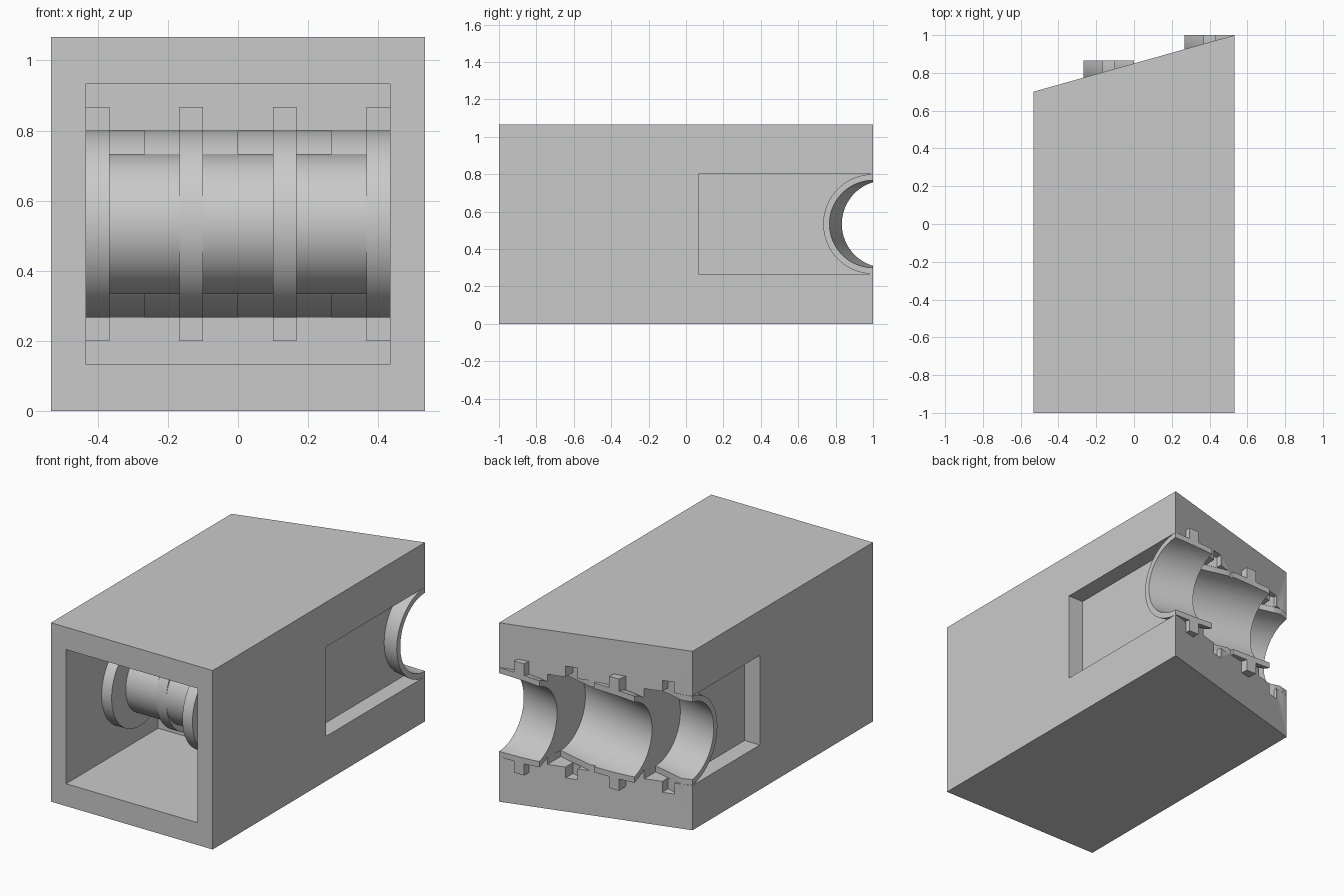
import bpy, bmesh, math

if "Cube" in bpy.data.objects:
    bpy.data.objects.remove(bpy.data.objects["Cube"], do_unlink=True)

grey = bpy.data.materials.new("plain grey")
grey.use_nodes = True
grey.diffuse_color = (0.59, 0.59, 0.59, 1)
grey.node_tree.nodes["Principled BSDF"].inputs["Base Color"].default_value = (0.59, 0.59, 0.59, 1)

HALF = 0.5333       # half width and mid height
STEP = HALF / 2     # one tooth boundary
MID = HALF
PIPE, BORE, COLLAR = 0.2665, 0.2333, 0.3333
SLOPE = 0.25
WALL = -0.1333      # back wall of the front cavity
HAIR = 0.0005


def loft(name, ring0, ring1):
    """Solid between two matching rings of points."""
    bm = bmesh.new()
    a = [bm.verts.new(p) for p in ring0]
    b = [bm.verts.new(p) for p in ring1]
    bm.faces.new(a)
    bm.faces.new(b)
    for i in range(len(a)):
        j = (i + 1) % len(a)
        bm.faces.new((a[i], a[j], b[j], b[i]))
    bmesh.ops.recalc_face_normals(bm, faces=bm.faces)
    mesh = bpy.data.meshes.new(name)
    bm.to_mesh(mesh)
    bm.free()
    mesh.materials.append(grey)
    ob = bpy.data.objects.new(name, mesh)
    bpy.context.collection.objects.link(ob)
    return ob


def plan(name, outline, z0, z1):
    """Outline in x and y, raised from z0 to z1."""
    return loft(name, [(x, y, z0) for x, y in outline], [(x, y, z1) for x, y in outline])


def box(name, x0, x1, y0, y1, z0, z1):
    return plan(name, [(x0, y0), (x1, y0), (x1, y1), (x0, y1)], z0, z1)


def tube(name, x0, x1, y0, y1, r, n=72):
    """Round bar along x whose centre moves from y0 to y1."""
    def ring(x, y):
        angles = [2 * math.pi * (i + 0.37) / n for i in range(n)]
        return [(x, y + r * math.cos(a), MID + r * math.sin(a)) for a in angles]
    return loft(name, ring(x0, y0), ring(x1, y1))


def combine(target, other, mode):
    mod = target.modifiers.new("combine", 'BOOLEAN')
    mod.operation, mod.solver, mod.object = mode, 'EXACT', other
    bpy.context.view_layer.objects.active = target
    bpy.ops.object.modifier_apply(modifier=mod.name)
    bpy.data.objects.remove(other, do_unlink=True)


def smooth(ob):
    bpy.ops.object.select_all(action='DESELECT')
    ob.select_set(True)
    bpy.context.view_layer.objects.active = ob
    bpy.ops.object.shade_smooth_by_angle(angle=math.radians(30))


def slant(x):
    return 0.85 + 0.15 * x / HALF


# Sawtooth pipe: pivot x, pivot y, right end, left end
teeth = [(HALF, 1.0, HALF, STEP), (0, 0.8667, STEP, -STEP), (-HALF, 0.7333, -STEP, -HALF)]


def centre(tooth, x):
    return tooth[1] + SLOPE * (tooth[0] - x)


def tooth_bar(name, tooth, r, grow):
    """Sloped bar of one tooth, run past the block at its outer ends."""
    right = tooth[2] + (0.1 if tooth[2] == HALF else grow)
    left = tooth[3] - (0.1 if tooth[3] == -HALF else grow)
    return tube(name, left, right, centre(tooth, left), centre(tooth, right), r)


def recess(tooth, x0, x1, r, lift=0.0):
    """Cutter above the sloped rim of a tooth."""
    return plan("recess", [(x0, centre(tooth, x0) + lift), (x1, centre(tooth, x1) + lift),
                           (x1, 1.2), (x0, 1.2)], MID - r, MID + r)


def pipe_recess(tooth):
    return recess(tooth, tooth[0] - HAIR, tooth[0] + STEP - HAIR, 0.2685)


def envelope():
    """Stepped outline that limits the half pipes and collars."""
    return plan("envelope", [
        (-HALF, 0), (-HALF, slant(-HALF)), (-STEP, slant(-STEP)), (-STEP, 0.8667),
        (0, 0.8667), (0, slant(0)), (STEP, slant(STEP)), (STEP, 1), (HALF, 1), (HALF, 0)],
        -0.1, 2 * HALF + 0.1)


# Block with slanted back, front cavity and side pockets
block = plan("block", [(-HALF, -1), (HALF, -1), (HALF, 1), (-HALF, 0.7)], 0, 2 * HALF)
combine(block, box("cavity", -0.4333, 0.4333, -1.2, WALL, 0.1333, 0.9333), 'DIFFERENCE')
for s in (-1, 1):
    xs = sorted((s * 0.4333, s * 0.7))
    combine(block, box("pocket", *xs, 0.0667, 1.3, MID - STEP, MID + STEP), 'DIFFERENCE')

# Bore, sunken rims and collar notches in the block
for t in teeth:
    combine(block, tooth_bar("bore", t, BORE, HAIR), 'DIFFERENCE')
for t in teeth[1:]:
    combine(block, pipe_recess(t), 'DIFFERENCE')
    combine(block, recess(t, t[0] + 0.1, t[0] + 0.1667, COLLAR, 0.0013), 'DIFFERENCE')
smooth(block)

# Stepped half pipes
for n, t in enumerate(teeth):
    pipe = tooth_bar("half_pipe_%d" % (n + 1), t, PIPE, -HAIR)
    combine(pipe, envelope(), 'INTERSECT')
    if n:
        combine(pipe, pipe_recess(t), 'DIFFERENCE')
    combine(pipe, tooth_bar("bore", t, BORE, 2 * HAIR), 'DIFFERENCE')
    smooth(pipe)

# Raised collars on the stepped pipes
for n, x in enumerate((0.4, -0.1333)):
    y = teeth[n][1]
    collar = tube("pipe_collar_%d" % (n + 1), x - 0.033, x + 0.033, y, y, COLLAR)
    combine(collar, envelope(), 'INTERSECT')
    combine(collar, tooth_bar("bore", teeth[n], BORE, HAIR), 'DIFFERENCE')
    smooth(collar)

# Shaft with offset collars, its stepped backing and the wall plates
smooth(tube("shaft", -0.45, 0.45, -0.3333, -0.3333, 0.2))
for i, x in enumerate((-0.4, -0.1333, 0.1333, 0.4)):
    n = i + 1
    y = -0.2667 if i % 2 else -0.4
    smooth(tube("shaft_collar_%d" % n, x - 0.033, x + 0.033, y, y, PIPE))
    left = max(-0.433, (i - 2) * STEP)
    right = min(0.433, (i - 1) * STEP)
    y = WALL - (0.02 if i % 2 else 0)
    smooth(tube("shaft_backing_%d" % n, left, right, y, y, PIPE))
    box("wall_plate_%d" % n, x - 0.033, x + 0.033, WALL - 0.008, WALL + 0.01,
        MID - COLLAR, MID + COLLAR)
